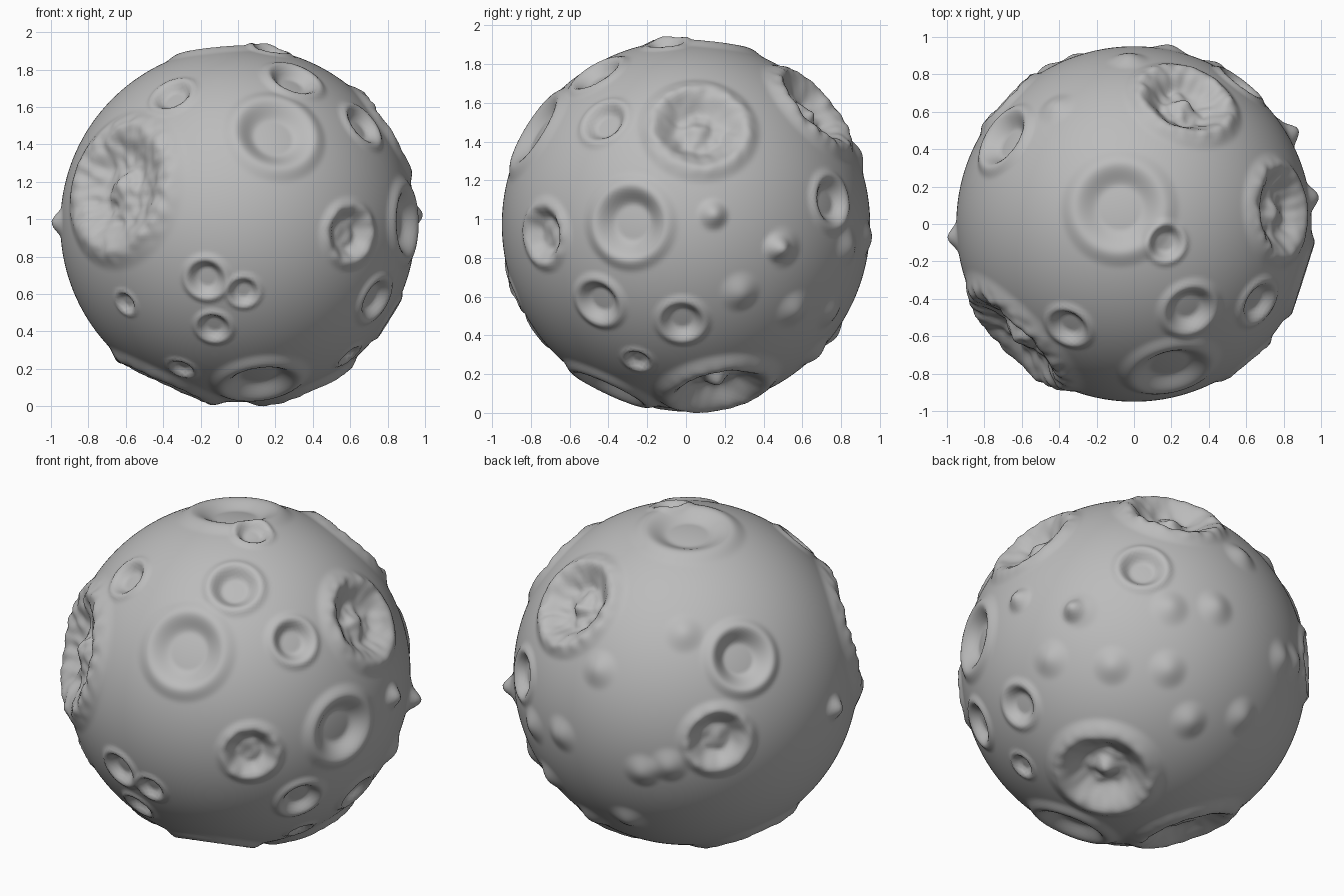
import bpy
import bmesh
import math
from mathutils import Vector, noise

RADIUS = 0.95
CENTRE_HEIGHT = 0.97

default_cube = bpy.data.objects.get("Cube")
if default_cube:
    bpy.data.objects.remove(default_cube, do_unlink=True)


# Points on the sphere, addressed by the side they lie on
def remaining(a, b):
    return math.sqrt(max(0.0, RADIUS * RADIUS - a * a - b * b))


def front(x, z):
    return Vector((x, -remaining(x, z), z)).normalized()


def back(x, z):
    return Vector((x, remaining(x, z), z)).normalized()


def side(y, z):
    return Vector((remaining(y, z), y, z)).normalized()


def left_out(y, z):
    return Vector((-remaining(y, z), y, z)).normalized()


def top(x, y):
    return Vector((x, y, remaining(x, y))).normalized()


def bottom(x, y):
    return Vector((x, y, -remaining(x, y))).normalized()


def ramp(value, start, end):
    t = min(1.0, max(0.0, (value - start) / (end - start)))
    return t * t * (3 - 2 * t)


craters = []
bumps = []


def crater(direction, radius, depth=None, peak=0.0, rough=0.0):
    depth = radius * 0.28 if depth is None else depth
    craters.append((direction, radius / RADIUS, depth, peak, rough))


def bump(direction, radius, height):
    bumps.append((direction, radius / RADIUS, height))


# Large craters with central peaks
crater(front(-.66, .21), .41, depth=.08, peak=.05, rough=.02)
crater(side(.07, .51), .29, depth=.07, peak=.03, rough=.015)
crater(top(.28, .67), .30, depth=.08, peak=.04, rough=.02)
crater(bottom(.36, .17), .31, depth=.09, peak=.05, rough=.01)
crater(bottom(-.4, -.02), .32, depth=.07, rough=.01)

# Medium craters with flat floors
crater(front(.2, .49), .26, depth=.05)
crater(top(-.08, .09), .29, depth=.05)
crater(bottom(.12, -.4), .25, depth=.06)
crater(side(-.29, .01), .23, depth=.06)
crater(left_out(.46, .45), .21, depth=.06)
crater(back(-.68, .02), .21, depth=.06, rough=.01)

# Small craters
crater(front(.6, -.05), .18, rough=.01)
crater(back(.57, .12), .16)
crater(side(-.45, -.4), .15)
crater(side(-.02, -.5), .14)
crater(side(-.42, .53), .15)
crater(top(-.35, -.55), .14)
crater(top(.3, -.46), .17)

# Shallow dimples
for spot, size in (
    (front(-.17, -.29), .13),
    (front(.03, -.36), .10),
    (front(-.13, -.55), .11),
    (front(-.6, -.42), .08),
    (front(-.3, -.77), .09),
    (side(-.25, -.7), .09),
    (top(.17, -.1), .12),
):
    crater(spot, size, depth=size * .3)

# Knolls
for spot in (
    side(.28, -.35), side(.5, -.12), side(.56, -.44), back(.38, -.45),
    back(.16, -.66), back(-.14, -.56), back(.44, -.12), back(.19, -.07),
    back(-.03, .36), back(-.32, -.18), back(-.46, -.13), top(-.42, .62),
):
    bump(spot, .12, .03)

# Sharp crags
bump(left_out(-.07, .01), .09, .05)
bump(side(.14, .05), .09, .05)
bump(back(.82, -.12), .08, .05)


def crater_height(t, depth, peak):
    rim = depth * .35
    if t > .85:
        return rim * (1 - ramp(t, .85, 1.15))
    floor = -depth + (depth + rim) * ramp(t, .4, .85)
    return floor + peak * (1 - ramp(t, 0, .3))


def height_at(direction):
    height = 0.0
    for middle, radius, depth, peak, rough in craters:
        dot = direction.dot(middle)
        if dot > math.cos(radius * 1.15):
            t = math.acos(min(1.0, dot)) / radius
            height += crater_height(t, depth, peak)
            height += rough * noise.noise(direction * 16) * (1 - ramp(t, .7, 1.1))
    for middle, radius, rise in bumps:
        dot = direction.dot(middle)
        if dot > math.cos(radius):
            t = math.acos(min(1.0, dot)) / radius
            height += rise * (1 - ramp(t, 0, 1))
    return height


# Cratered globe
mesh = bpy.data.meshes.new("cratered_globe")
bm = bmesh.new()
bmesh.ops.create_icosphere(bm, subdivisions=7, radius=1)
for vert in bm.verts:
    direction = vert.co.normalized()
    vert.co = direction * (RADIUS + height_at(direction))
    vert.co.z += CENTRE_HEIGHT
lowest = min(vert.co.z for vert in bm.verts)
bmesh.ops.translate(bm, verts=bm.verts, vec=(0, 0, -lowest))
for face in bm.faces:
    face.smooth = True
bm.to_mesh(mesh)
bm.free()

globe = bpy.data.objects.new("cratered_globe", mesh)
bpy.context.collection.objects.link(globe)

# Grey rock
grey = (.5, .5, .5, 1)
rock = bpy.data.materials.new("grey_rock")
rock.use_nodes = True
rock.diffuse_color = grey
rock.node_tree.nodes["Principled BSDF"].inputs["Base Color"].default_value = grey
mesh.materials.append(rock)
